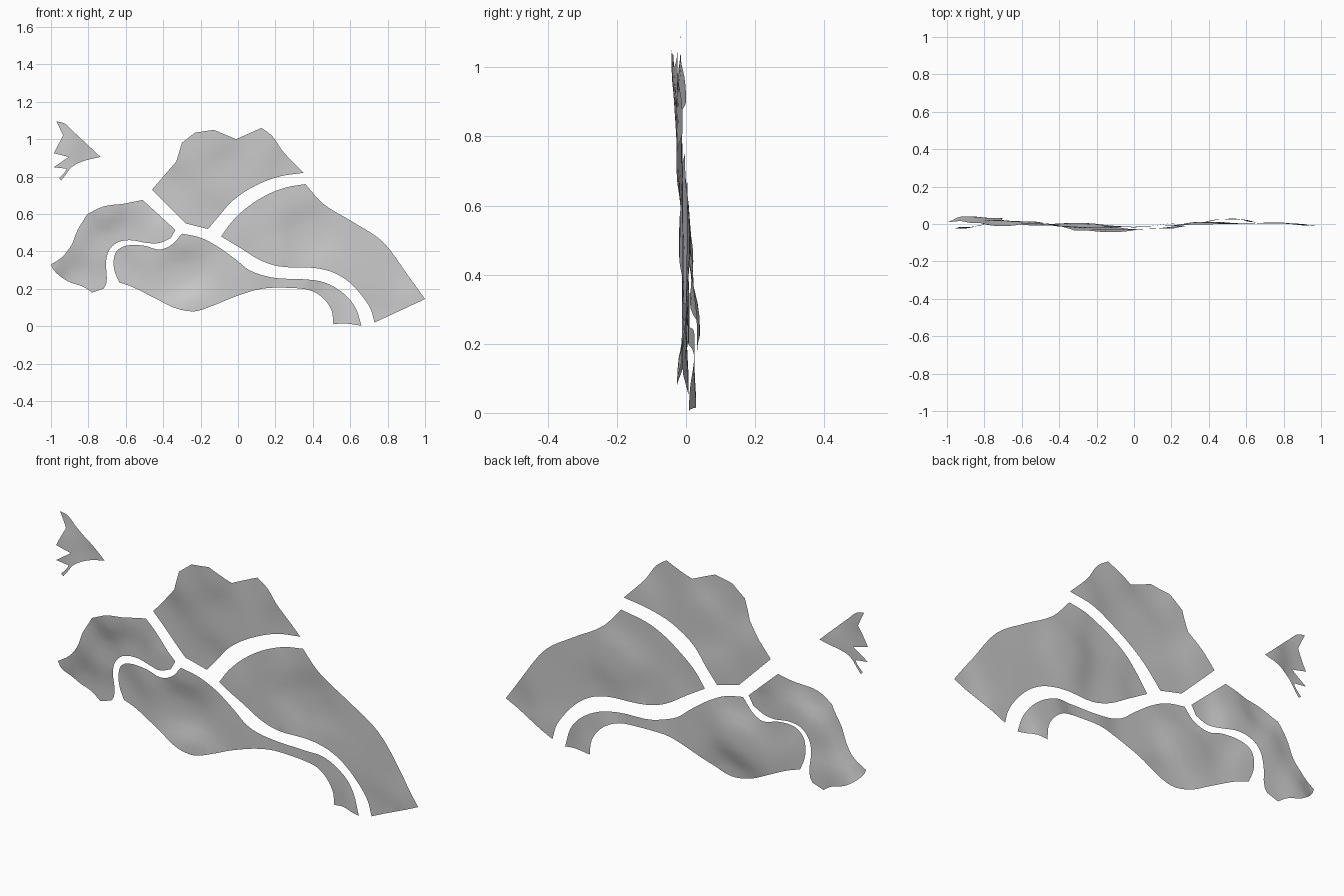
import bpy, math
from mathutils import Vector
from mathutils.geometry import delaunay_2d_cdt


def smooth_outline(pts, corner=33, steps=4):
    """Spline through the points, keeping sharp turns as corners."""
    p = [Vector(q) for q in pts]
    n = len(p)
    sharp = [abs((p[i] - p[i - 1]).angle_signed(p[(i + 1) % n] - p[i])) > math.radians(corner)
             for i in range(n)]
    out = []
    for i in range(n):
        a, b = p[i], p[(i + 1) % n]
        d = b - a

        def tangent(k):
            if sharp[k]:
                return d
            u, v = p[k] - p[k - 1], p[(k + 1) % n] - p[k]
            return (u.normalized() + v.normalized()).normalized() * d.length
        ta, tb = tangent(i), tangent((i + 1) % n)
        for s in range(steps):
            t = s / steps
            out.append(a * (2*t**3 - 3*t**2 + 1) + ta * (t**3 - 2*t**2 + t)
                       + b * (3*t**2 - 2*t**3) + tb * (t**3 - t**2))
    return out


def depth(x, z, ctrl):
    """Gentle ripple of the sheet: distance-weighted blend of depth samples."""
    ws = [1 / ((x - cx)**2 + (z - cz)**2 + 0.004)**2 for cx, cz, _ in ctrl]
    return sum(w * c[2] for w, c in zip(ws, ctrl)) / sum(ws)


def inside(q, loop):
    hit = False
    for i, b in enumerate(loop):
        a = loop[i - 1]
        if (a.y > q.y) != (b.y > q.y) and q.x < a.x + (q.y - a.y) * (b.x - a.x) / (b.y - a.y):
            hit = not hit
    return hit


def panel(name, pts, ctrl, corner=33, cell=0.04):
    loop = smooth_outline(pts, corner)
    n = len(loop)
    grid = []
    for i in range(-25, 26):
        for j in range(0, 29):
            q = Vector(((i + 0.5 * (j % 2)) * cell, j * cell))
            if inside(q, loop) and min((q - e).length for e in loop) > cell * 0.45:
                grid.append(q)
    edges = [(i, (i + 1) % n) for i in range(n)]
    v, _, f, *_ = delaunay_2d_cdt(loop + grid, edges, [], 1, 1e-5)
    me = bpy.data.meshes.new(name)
    me.from_pydata([(q.x, depth(q.x, q.y, ctrl), q.y) for q in v], [], [list(t) for t in f])
    me.polygons.foreach_set("use_smooth", [True] * len(me.polygons))
    me.update()
    ob = bpy.data.objects.new(name, me)
    bpy.context.collection.objects.link(ob)
    return ob


# Upper centre panel
panel("top_panel", [
    (-.46, .73), (-.33, .88), (-.30, .98), (-.23, 1.035), (-.13, 1.05), (-.01, 1.0),
    (.125, 1.06), (.18, 1.02), (.24, .935), (.35, .82), (.22, .80), (.09, .75),
    (-.03, .67), (-.105, .585), (-.16, .52), (-.28, .55)],
    [(-.46, .73, -.01), (-.28, 1.0, -.035), (-.13, 1.05, -.043), (.125, 1.06, -.025),
     (.35, .82, -.01), (-.16, .52, -.015), (-.05, .8, -.028)], corner=24)

# Long right panel
panel("right_panel", [
    (-.09, .48), (-.04, .55), (.03, .62), (.14, .695), (.25, .74), (.36, .76),
    (.455, .655), (.61, .56), (.77, .455), (.91, .27), (1, .145), (.73, .02),
    (.71, .09), (.665, .16), (.595, .235), (.515, .285), (.42, .31), (.22, .32),
    (.125, .35), (.01, .42)],
    [(-.09, .48, -.02), (.15, .65, -.012), (.36, .76, -.003), (.61, .56, .003), (.4, .5, .012),
     (.8, .3, .002), (1, .145, -.01), (.73, .02, .008), (.5, .3, .0), (.15, .38, -.01)])

# Lower panel with the thin curved tail
panel("lower_panel", [
    (-.30, .495), (-.205, .475), (-.115, .43), (-.01, .355), (.06, .30), (.185, .26),
    (.365, .25), (.46, .235), (.565, .175), (.63, .095), (.66, .003), (.56, .015),
    (.51, .01), (.50, .085), (.455, .15), (.39, .19), (.275, .205), (.125, .20),
    (-.01, .16), (-.135, .11), (-.23, .08), (-.33, .095), (-.435, .145), (-.565, .21),
    (-.635, .235), (-.66, .295), (-.665, .35), (-.65, .40), (-.60, .43), (-.50, .43),
    (-.42, .41), (-.355, .435)],
    [(-.30, .495, -.02), (-.3, .28, .006), (-.23, .08, -.026), (-.65, .3, .01),
     (-.5, .43, -.008), (0, .25, -.012), (.3, .23, .005), (.5, .18, .025),
     (.52, .01, .03), (.66, .005, .008)], corner=45)

# Left hooked panel
panel("left_panel", [
    (-.51, .675), (-.335, .515), (-.36, .47), (-.42, .445), (-.485, .445), (-.58, .46),
    (-.65, .445), (-.69, .405), (-.705, .35), (-.705, .225), (-.72, .20), (-.78, .18),
    (-.825, .21), (-.91, .24), (-.985, .30), (-1, .33), (-.94, .37), (-.89, .435),
    (-.86, .51), (-.805, .60), (-.72, .64), (-.61, .655)],
    [(-.51, .675, .004), (-.34, .51, -.015), (-.7, .63, -.012), (-.6, .5, .015),
     (-.75, .45, .022), (-.72, .2, .032), (-.9, .25, .042), (-1, .33, .01), (-.86, .5, .005)])

# Small jagged piece, upper left
panel("jagged_chip", [
    (-.97, 1.095), (-.93, 1.085), (-.885, 1.045), (-.735, .905), (-.835, .88), (-.89, .85),
    (-.925, .805), (-.945, .78), (-.957, .79), (-.925, .825), (-.917, .842), (-.985, .85),
    (-.905, .905), (-.985, .925), (-.935, 1.02)],
    [(-.97, 1.095, -.015), (-.735, .905, .0), (-.985, .925, -.025), (-.95, .78, -.025)],
    corner=28)
